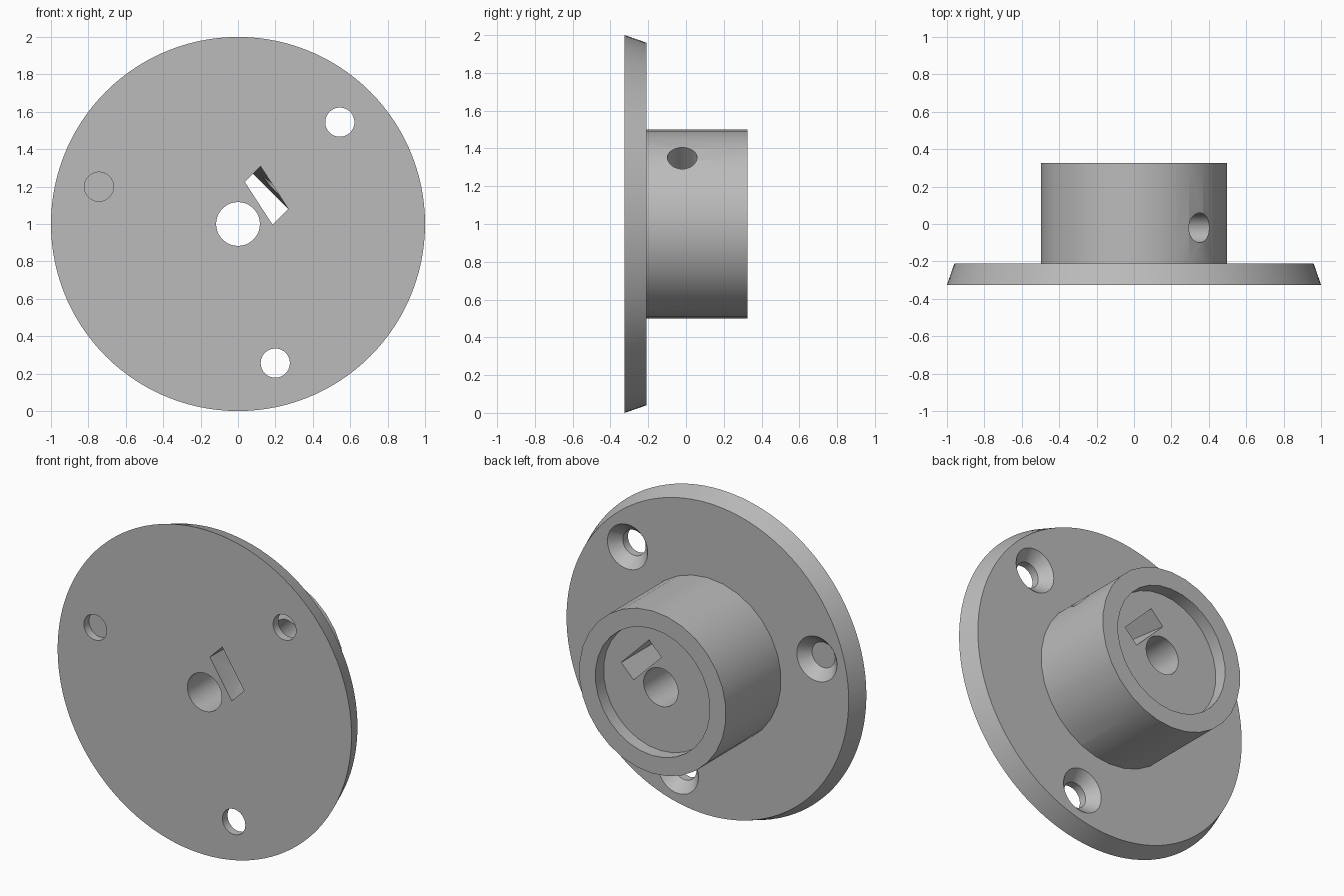
import bpy, bmesh
from math import sin, cos, pi, radians
from mathutils import Vector, Matrix

if "Cube" in bpy.data.objects:
    bpy.data.objects.remove(bpy.data.objects["Cube"])

FRONT, FLANGE_BACK, HUB_BACK = -0.325, -0.21, 0.325
FLOOR = HUB_BACK - 0.08
CENTRE = Vector((0, 0, 1))

grey = bpy.data.materials.new("plain grey")
grey.use_nodes = True
grey.diffuse_color = (0.5, 0.5, 0.5, 1)
grey.node_tree.nodes["Principled BSDF"].inputs["Base Color"].default_value = (0.5, 0.5, 0.5, 1)


def add_object(name, bm):
    bmesh.ops.recalc_face_normals(bm, faces=bm.faces)
    mesh = bpy.data.meshes.new(name)
    bm.to_mesh(mesh)
    bm.free()
    mesh.materials.append(grey)
    obj = bpy.data.objects.new(name, mesh)
    bpy.context.collection.objects.link(obj)
    return obj


def rod(name, start, end, r1, r2, sides):
    """Straight or tapered round bar between two points."""
    start, end = Vector(start), Vector(end)
    axis = end - start
    bm = bmesh.new()
    bmesh.ops.create_cone(bm, cap_ends=True, segments=sides, radius1=r1, radius2=r2,
                          depth=axis.length)
    # put a corner of the polygon on the x axis before tilting
    turn = Matrix.Rotation(pi / 2, 4, 'Z')
    tilt = axis.to_track_quat('Z', 'X').to_matrix().to_4x4()
    bm.transform(Matrix.Translation((start + end) / 2) @ tilt @ turn)
    return add_object(name, bm)


def along_y(name, y1, y2, r1, r2, sides, x=0, z=0):
    return rod(name, (x, y1, 1 + z), (x, y2, 1 + z), r1, r2, sides)


def combine(target, other, operation):
    mod = target.modifiers.new(other.name, 'BOOLEAN')
    mod.object, mod.operation, mod.solver = other, operation, 'EXACT'
    other.hide_render = True
    bpy.context.view_layer.objects.active = target
    bpy.ops.object.modifier_apply(modifier=mod.name)
    bpy.data.objects.remove(other)


# Bevelled flange with the hub on its back
body = along_y("flanged_hub", FRONT, FLANGE_BACK, 1.0, 0.96, 120)
combine(body, along_y("hub", FLANGE_BACK - 0.05, HUB_BACK, 0.5, 0.5, 30), 'UNION')

# Round recess and central bore
combine(body, along_y("recess", FLOOR, HUB_BACK + 0.1, 0.39, 0.39, 30), 'DIFFERENCE')
combine(body, along_y("bore", FRONT - 0.1, HUB_BACK + 0.1, 0.117, 0.117, 48), 'DIFFERENCE')

# Three countersunk screw holes
for degrees in (45, 165, 285):
    x, z = 0.77 * cos(radians(degrees)), 0.77 * sin(radians(degrees))
    combine(body, along_y("screw_hole", FRONT - 0.1, 0, 0.078, 0.078, 40, x, z), 'DIFFERENCE')
    combine(body, along_y("countersink", FLANGE_BACK - 0.065, FLANGE_BACK + 0.001,
                          0.078, 0.138, 40, x, z), 'DIFFERENCE')

# Nut slot, skewed outward at one end of its front opening
outward = Vector((1, 0, 1)).normalized()
sideways = Vector((1, 0, -1)).normalized()
bm = bmesh.new()
for y, skew in ((FRONT - 0.002, 0.057), (FLOOR + 0.002, 0)):
    for side, inner in ((1, True), (1, False), (-1, False), (-1, True)):
        reach = (0.128 if inner else 0.247) + (skew if side < 0 else 0)
        bm.verts.new(CENTRE + Vector((0, y, 0)) + outward * reach + sideways * side * 0.134)
bmesh.ops.convex_hull(bm, input=bm.verts)
combine(body, add_object("nut_slot", bm), 'DIFFERENCE')

# Set screw hole running from the hub wall to the bore
level = CENTRE + Vector((0, -0.02, 0))
combine(body, rod("set_screw_hole", level + outward * 0.03, level + outward * 0.7,
                  0.079, 0.079, 32), 'DIFFERENCE')

# Smooth walls with crisp edges
bpy.ops.object.select_all(action='DESELECT')
body.select_set(True)
bpy.context.view_layer.objects.active = body
bpy.ops.object.shade_smooth_by_angle(angle=radians(25))
